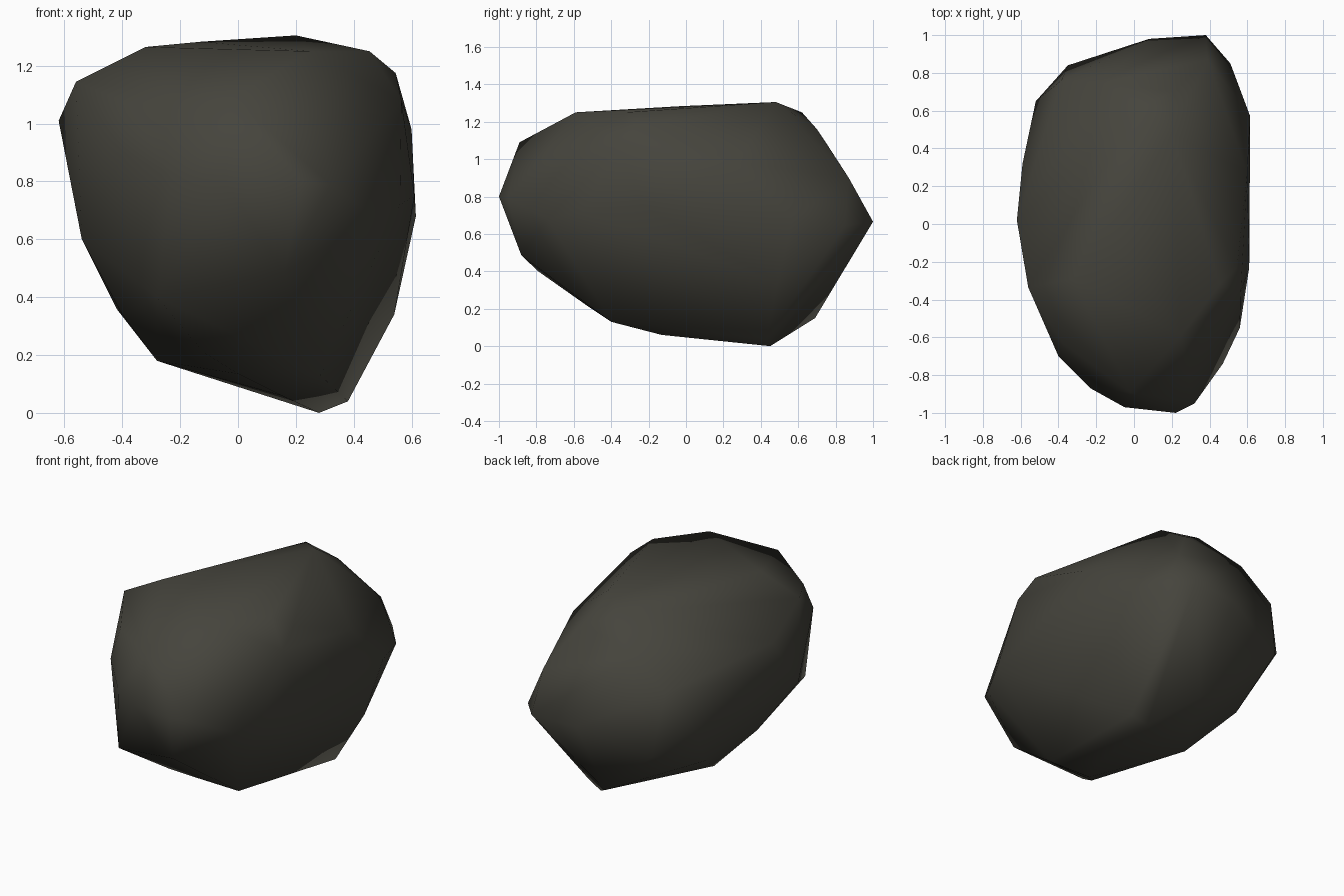
import bpy, bmesh

# Key corners of the boulder, grouped by height band
crown = [
    (.20, .48, 1.305), (.04, .62, 1.25), (.21, .70, 1.16), (-.17, .75, 1.085),
    (.545, -.23, 1.175), (.455, -.32, 1.25), (.33, .08, 1.25), (.25, -.59, 1.25),
    (-.02, -.89, 1.09), (-.32, -.29, 1.265), (-.13, -.03, 1.283),
    (-.56, -.335, 1.145), (-.38, -.63, 1.07), (.565, -.36, 1.08),
]
girdle = [
    (.38, 1.0, .665), (.51, .85, .645), (.08, .98, .66), (.39, .87, .90),
    (-.385, .76, .91), (-.35, .84, .53), (-.52, .65, .68), (-.59, .32, .88),
    (-.62, .02, 1.01), (-.54, -.35, .60), (-.40, -.70, .90), (-.23, -.87, .82),
    (-.05, -.97, .80), (.22, -1.0, .80), (.32, -.95, .79), (.47, -.74, .68),
    (.56, -.55, .72), (.61, -.23, .75), (.60, .27, .98), (.615, .57, .68),
]
base = [
    (.28, .45, 0), (.38, .43, .04), (.08, .69, .15), (.29, .89, .50),
    (.54, .49, .34), (.285, -.40, .13), (.0, -.40, .135), (.15, -.13, .06),
    (-.12, -.52, .21), (-.28, .12, .18), (-.40, -.14, .34), (-.42, .41, .36),
    (-.28, -.79, .40), (.16, -.88, .485),
]

# Wrap the corners in a hull
bm = bmesh.new()
for p in crown + girdle + base:
    bm.verts.new(p)
bmesh.ops.convex_hull(bm, input=bm.verts)
bmesh.ops.delete(bm, geom=[v for v in bm.verts if not v.link_faces], context='VERTS')
bmesh.ops.recalc_face_normals(bm, faces=bm.faces)
for f in bm.faces:
    f.smooth = True

mesh = bpy.data.meshes.new("boulder")
bm.to_mesh(mesh)
bm.free()
boulder = bpy.data.objects.new("boulder", mesh)
bpy.context.collection.objects.link(boulder)

# Dark stone colour
stone = bpy.data.materials.new("dark stone")
stone.diffuse_color = (.06, .058, .046, 1)
mesh.materials.append(stone)
